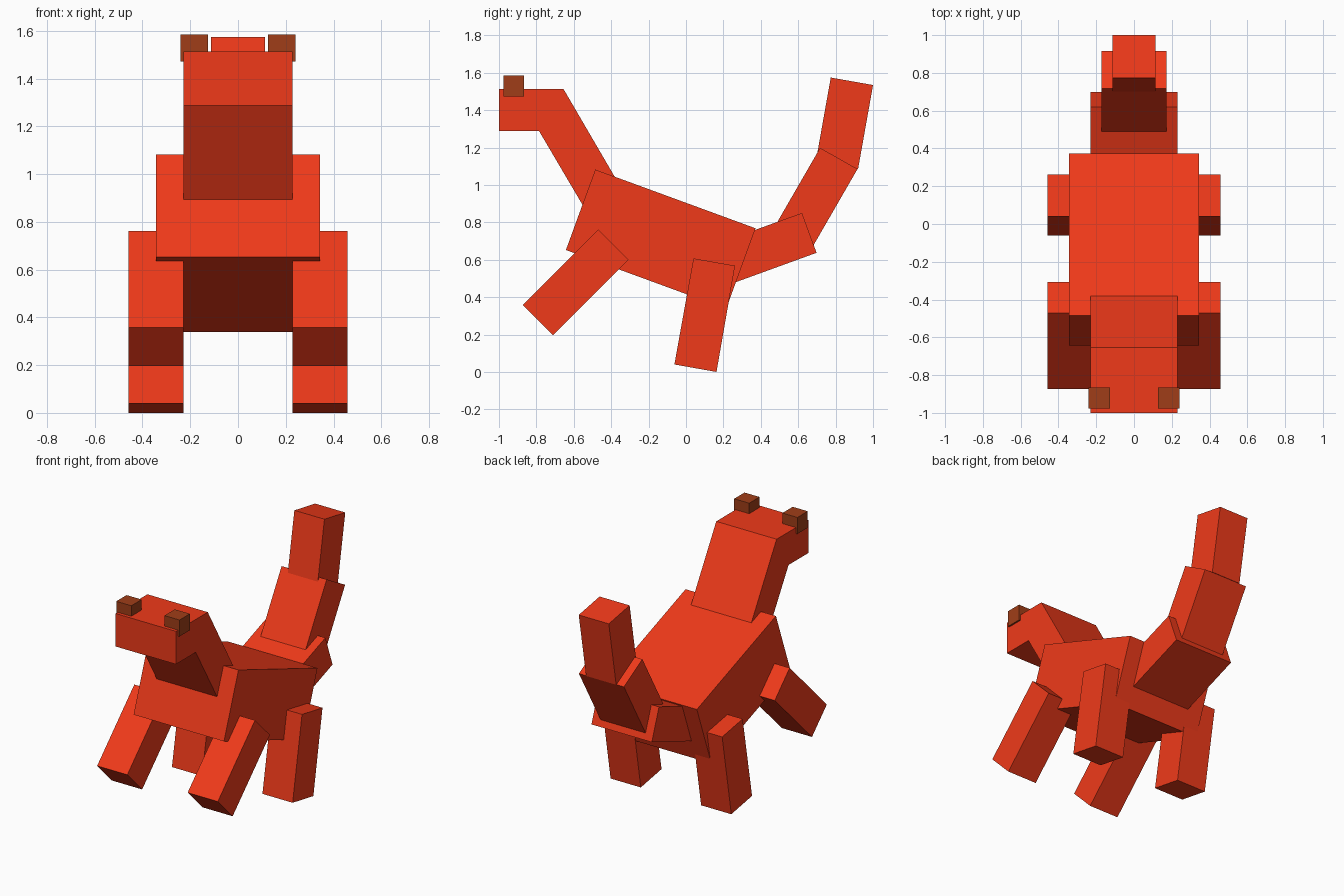
import bpy

if "Cube" in bpy.data.objects:
    bpy.data.objects.remove(bpy.data.objects["Cube"])


def material(name, rgb):
    m = bpy.data.materials.new(name)
    m.diffuse_color = (*rgb, 1)
    m.use_nodes = True
    m.node_tree.nodes["Principled BSDF"].inputs["Base Color"].default_value = m.diffuse_color
    return m


red = material("red", (0.87, 0.042, 0.01))
brown = material("brown", (0.35, 0.048, 0.009))


def block(name, profile, x0, x1, mat=red):
    """Extrude a (y, z) side profile, listed clockwise, from x0 to x1."""
    n = len(profile)
    verts = [(x, y, z) for x in (x0, x1) for y, z in profile]
    faces = [tuple(range(n)), tuple(reversed(range(n, 2 * n)))]
    faces += [(i, i + n, (i + 1) % n + n, (i + 1) % n) for i in range(n)]
    mesh = bpy.data.meshes.new(name)
    mesh.from_pydata(verts, [], faces)
    mesh.materials.append(mat)
    obj = bpy.data.objects.new(name, mesh)
    bpy.context.collection.objects.link(obj)
    return obj


def pair(name, profile, x0, x1, mat=red):
    """One block on each side of the body."""
    block("left_" + name, profile, x0, x1, mat)
    block("right_" + name, profile, -x1, -x0, mat)


# Sloping body
block("body", [(-0.485, 1.082), (0.372, 0.768), (0.215, 0.338), (-0.642, 0.652)], -0.343, 0.343)

# Head and neck share one bent profile, sunk into the body
block("head_and_neck", [(-1, 1.513), (-0.655, 1.513), (-0.315, 0.93),
                        (-0.51, 0.82), (-0.785, 1.287), (-1, 1.287)], -0.229, 0.229)

# Ears
pair("ear", [(-0.977, 1.585), (-0.865, 1.585), (-0.865, 1.472), (-0.977, 1.472)], 0.126, 0.24, brown)

# Legs
pair("front_leg", [(-0.47, 0.762), (-0.308, 0.6), (-0.712, 0.196), (-0.873, 0.358)], 0.229, 0.458)
pair("hind_leg", [(0.04, 0.607), (0.262, 0.568), (0.163, 0), (-0.062, 0.04)], 0.229, 0.458)

# Tail in three tapering segments
block("tail_base", [(0.2, 0.698), (0.62, 0.85), (0.698, 0.637), (0.2, 0.456)], -0.229, 0.229)
block("tail_middle", [(0.717, 1.198), (0.917, 1.085), (0.67, 0.657), (0.47, 0.77)], -0.171, 0.171)
block("tail_tip", [(0.774, 1.574), (1, 1.534), (0.92, 1.085), (0.694, 1.125)], -0.114, 0.114)
